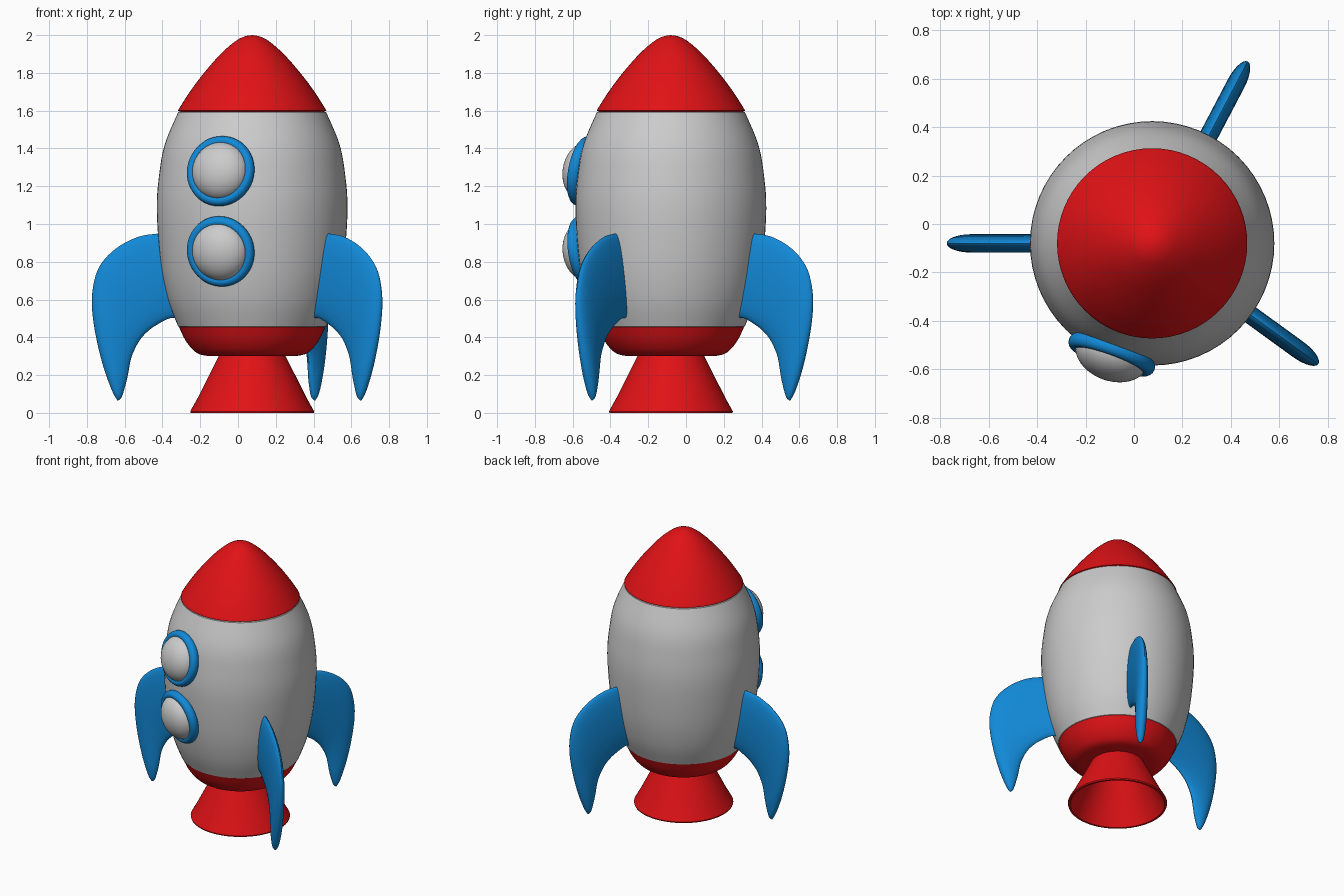
import bpy, bmesh
from math import sin, cos, pi, radians
from mathutils import Vector, Matrix

if "Cube" in bpy.data.objects:
    bpy.data.objects.remove(bpy.data.objects["Cube"])

AX, AY = 0.075, -0.08  # rocket axis


def material(name, rgb):
    m = bpy.data.materials.new(name)
    m.diffuse_color = (*rgb, 1)
    m.use_nodes = True
    m.node_tree.nodes["Principled BSDF"].inputs["Base Color"].default_value = m.diffuse_color
    return m


RED = material("red", (0.75, 0.006, 0.008))
BLUE = material("blue", (0.006, 0.25, 0.68))


def spline(pts, n=5):
    """Catmull-Rom through points of any dimension."""
    P = [pts[0]] + list(pts) + [pts[-1]]
    out = []
    for i in range(1, len(P) - 2):
        for k in range(n):
            t = k / n
            out.append(tuple(0.5 * (2 * b + (c - a) * t + (2 * a - 5 * b + 4 * c - d) * t * t
                                    + (3 * b - a - 3 * c + d) * t ** 3)
                             for a, b, c, d in zip(*P[i - 1:i + 3])))
    return out + [tuple(pts[-1])]


def skin(name, rings, mat=None, caps=False, matrix=None):
    """Join closed rings of points into one smooth surface."""
    bm = bmesh.new()
    vs = [[bm.verts.new(p) for p in r] for r in rings]
    n = len(rings[0])
    for a, b in zip(vs, vs[1:]):
        for i in range(n):
            j = (i + 1) % n
            bm.faces.new((a[i], a[j], b[j], b[i]))
    if caps:
        bm.faces.new(vs[0])
        bm.faces.new(vs[-1])
    bmesh.ops.remove_doubles(bm, verts=bm.verts, dist=1e-5)
    bmesh.ops.recalc_face_normals(bm, faces=bm.faces)
    me = bpy.data.meshes.new(name)
    bm.to_mesh(me)
    bm.free()
    ob = bpy.data.objects.new(name, me)
    bpy.context.collection.objects.link(ob)
    ob.matrix_world = matrix or Matrix.Translation((AX, AY, 0))
    if mat:
        me.materials.append(mat)
    bpy.ops.object.select_all(action='DESELECT')
    ob.select_set(True)
    bpy.context.view_layer.objects.active = ob
    bpy.ops.object.shade_smooth_by_angle(angle=radians(40))
    return ob


def lathe(name, profile, mat=None, n=64, matrix=None):
    rings = [[(r * cos(2 * pi * i / n), r * sin(2 * pi * i / n), z) for i in range(n)]
             for r, z in profile]
    return skin(name, rings, mat, matrix=matrix)


# Hull, nose, base
lathe("hull", [(0.385, 0.455)] + spline([(0.392, 0.458), (0.445, 0.6), (0.485, 0.8), (0.505, 1.08),
      (0.49, 1.28), (0.46, 1.43), (0.392, 1.592)]) + [(0.38, 1.594)])
lathe("nose_cone", [(0.38, 1.594), (0.393, 1.6)] + spline([(0.393, 1.601), (0.33, 1.7), (0.255, 1.8),
      (0.167, 1.9), (0.09, 1.967), (0.04, 1.993), (0, 2.0)]), RED)
lathe("base", spline([(0.388, 0.456), (0.355, 0.387), (0.315, 0.335), (0.28, 0.311),
      (0.24, 0.302)]) + [(0.0, 0.3)], RED)

# Hollow exhaust nozzle
lathe("nozzle", [(0.175, 0.305), (0.288, 0.08), (0.328, 0.008), (0.326, 0.0), (0.312, 0.0),
                 (0.272, 0.08), (0.16, 0.302)], RED)

# Fins: outer edge (r, z), inner edge (r, z), half thickness
fin_rows = spline([
    (0.47, 0.95, 0.37, 0.49, 0.038), (0.51, 0.948, 0.43, 0.503, 0.038),
    (0.60, 0.933, 0.515, 0.46, 0.038), (0.70, 0.885, 0.56, 0.425, 0.038),
    (0.78, 0.815, 0.595, 0.385, 0.038), (0.828, 0.73, 0.625, 0.33, 0.038),
    (0.849, 0.595, 0.643, 0.28, 0.038), (0.833, 0.435, 0.658, 0.20, 0.037),
    (0.791, 0.255, 0.67, 0.15, 0.034), (0.743, 0.12, 0.69, 0.085, 0.022),
    (0.714, 0.066, 0.708, 0.066, 0.003)], 4)
fin_rings = []
for r0, z0, r1, z1, h in fin_rows:
    ring = []
    for i in range(28):
        a = 2 * pi * i / 28
        u = (1 + cos(a)) / 2
        ring.append((r1 + (r0 - r1) * u, h * sin(a), z1 + (z0 - z1) * u))
    fin_rings.append(ring)
for k, ang in enumerate((180, 62.3, -36)):
    skin(f"fin_{k + 1}", fin_rings, BLUE, True,
         Matrix.Translation((AX, AY, 0)) @ Matrix.Rotation(radians(ang), 4, 'Z'))

# Portholes: ring and domed window, tilted to follow the hull
tube = [(0.16 + 0.028 * cos(2 * pi * i / 16), 0.032 * sin(2 * pi * i / 16)) for i in range(17)]
dome = [(0.155 * cos(pi / 2 * i / 12), 0.108 * sin(pi / 2 * i / 12)) for i in range(13)]
for name, z, tilt in (("upper", 1.28, 10), ("lower", 0.855, -8)):
    az = radians(250)
    M = (Matrix.Translation((AX + 0.488 * cos(az), AY + 0.488 * sin(az), z))
         @ Matrix.Rotation(az, 4, 'Z') @ Matrix.Rotation(radians(90 - tilt), 4, 'Y'))
    lathe(name + "_porthole_ring", tube, BLUE, 48, M)
    lathe(name + "_porthole_window", dome, None, 48, M)
